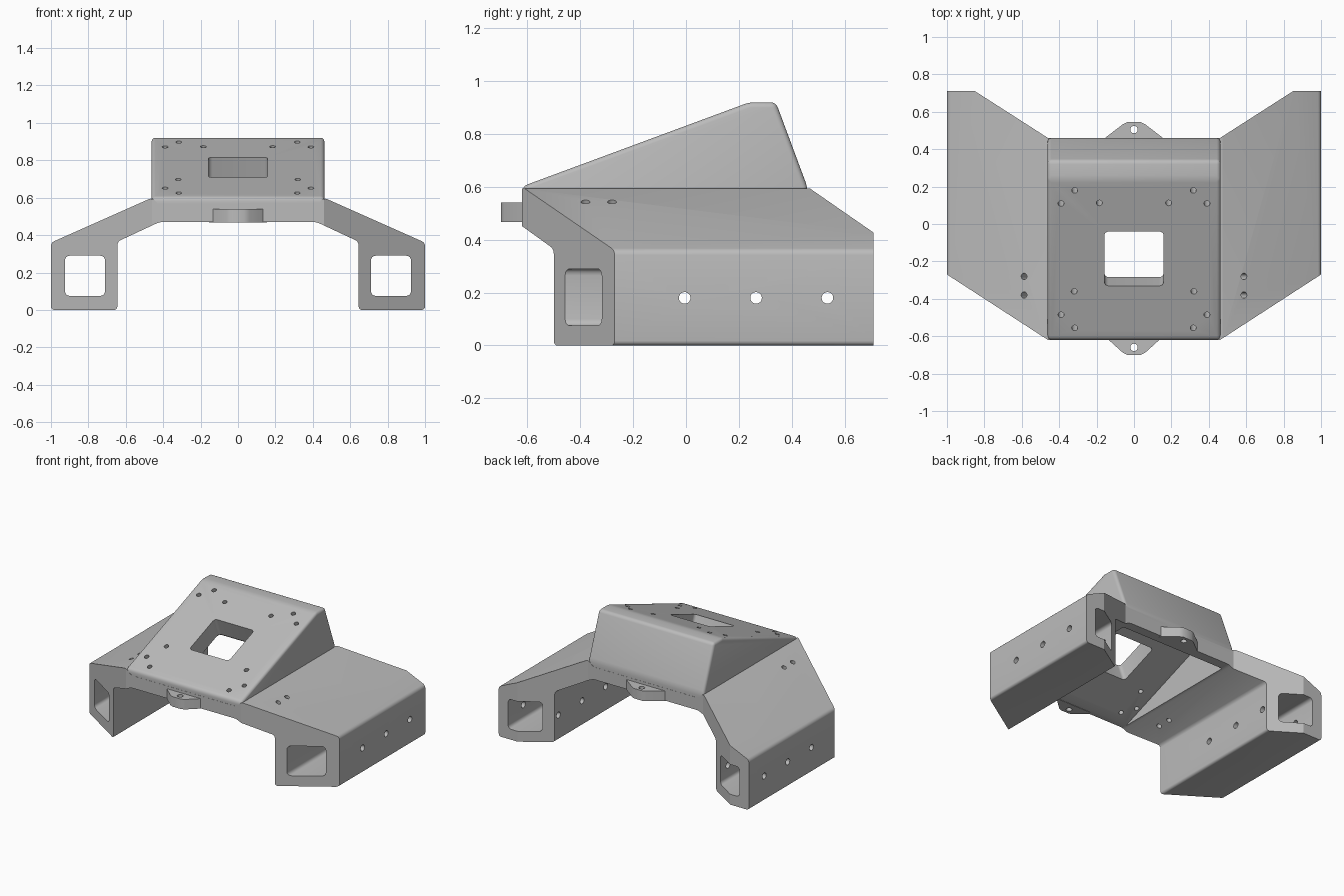
import bpy
import bmesh
import math
from mathutils import Matrix, Vector

cube = bpy.data.objects.get("Cube")
if cube:
    bpy.data.objects.remove(cube, do_unlink=True)

grey = bpy.data.materials.new("plain grey")
grey.use_nodes = True
grey.diffuse_color = (0.5, 0.5, 0.5, 1)
grey.node_tree.nodes["Principled BSDF"].inputs["Base Color"].default_value = (0.5, 0.5, 0.5, 1)

PLACE = {"x": lambda a, b, d: (d, a, b),
         "y": lambda a, b, d: (a, d, b),
         "z": lambda a, b, d: (a, b, d)}


def prism(name, pts, axis, lo, hi, bevel=0.0, all_edges=False, matrix=None):
    """Extrude a 2D profile along an axis and round its edges."""
    bm = bmesh.new()
    put = PLACE[axis]
    low = [bm.verts.new(put(a, b, lo)) for a, b in pts]
    high = [bm.verts.new(put(a, b, hi)) for a, b in pts]
    bm.faces.new(low)
    bm.faces.new(high)
    for i in range(len(pts)):
        j = (i + 1) % len(pts)
        bm.faces.new((low[i], low[j], high[j], high[i]))
    bmesh.ops.recalc_face_normals(bm, faces=bm.faces)
    if bevel:
        along = Vector(put(0, 0, 1))
        edges = [e for e in bm.edges if all_edges or
                 abs((e.verts[0].co - e.verts[1].co).normalized().dot(along)) > 0.99]
        bmesh.ops.bevel(bm, geom=edges, offset=bevel, segments=4, profile=0.5,
                        affect='EDGES', clamp_overlap=True)
    if matrix:
        bm.transform(matrix)
    bmesh.ops.recalc_face_normals(bm, faces=bm.faces)
    mesh = bpy.data.meshes.new(name)
    bm.to_mesh(mesh)
    bm.free()
    mesh.materials.append(grey)
    obj = bpy.data.objects.new(name, mesh)
    bpy.context.collection.objects.link(obj)
    return obj


def combine(target, tool, operation):
    """Apply a boolean and discard the tool."""
    mod = target.modifiers.new("combine", 'BOOLEAN')
    mod.operation = operation
    mod.solver = 'EXACT'
    mod.object = tool
    tool.hide_render = True
    bpy.context.view_layer.objects.active = target
    bpy.ops.object.modifier_apply(modifier=mod.name)
    bpy.data.objects.remove(tool, do_unlink=True)


def mirrored(half):
    return half + [(-a, b) for a, b in reversed(half)]


def circle(a, b, r, n=20):
    return [(a + r * math.cos(math.tau * i / n), b + r * math.sin(math.tau * i / n))
            for i in range(n)]


def box(a0, a1, b0, b1):
    return [(a0, b0), (a1, b0), (a1, b1), (a0, b1)]


# Bridge with two legs: front profile trimmed by the plan outline
body = prism("bracket_body", mirrored([
    (0.42, 0.47), (0.645, 0.365), (0.645, 0), (1, 0), (1, 0.36), (0.46, 0.60), (0.42, 0.56)]),
    "y", -1, 1, bevel=0.018)
plan = prism("plan_trim", mirrored([
    (0.46, -0.62), (1, -0.27), (1.1, -0.27), (1.1, 0.71), (0.85, 0.71), (0.46, 0.46)]),
    "z", -0.2, 1.2)
combine(body, plan, 'INTERSECT')

# Sloped housing
housing = prism("housing", [
    (-0.619, 0.485), (-0.619, 0.602), (0.24, 0.92), (0.34, 0.92), (0.459, 0.60), (0.459, 0.485)],
    "x", -0.462, 0.462, bevel=0.02, all_edges=True)
combine(body, housing, 'UNION')

# Open cavity below the sloped plate
slope = 0.37
cavity = prism("cavity", [
    (-0.63, 0.45), (0.39, 0.45), (0.39, 0.58), (0.312, 0.80), (0.25, 0.783)],
    "x", -0.42, 0.42)
combine(body, cavity, 'DIFFERENCE')

# Mounting tabs, front and back
for end, edge, tip, wide, eye in ((-1, -0.60, -0.70, 0.135, -0.66), (1, 0.44, 0.545, 0.155, 0.505)):
    base = edge + 0.02 * end
    tab = prism("tab", mirrored([
        (wide, edge), (wide, base), (0.06, tip - 0.012 * end), (0.035, tip)]),
        "z", 0.468, 0.54)
    combine(body, tab, 'UNION')
    combine(body, prism("tab_hole", circle(0, eye, 0.02), "z", 0.4, 0.57), 'DIFFERENCE')


def on_slope(x, y):
    """Frame lying on the sloped plate."""
    z = 0.60 + slope * (y + 0.62)
    return Matrix.Translation((x, y, z)) @ Matrix.Rotation(math.atan(slope), 4, 'X')


# Window through the sloped plate
window = prism("window", box(-0.158, 0.158, -0.155, 0.155), "z", -0.2, 0.1,
               bevel=0.022, matrix=on_slope(0, -0.185))
combine(body, window, 'DIFFERENCE')

for side in (-1, 1):
    # Square tube through each leg
    tube = prism("leg_tube", box(side * 0.818 - 0.107, side * 0.818 + 0.107, 0.075, 0.29),
                 "y", -1, 1, bevel=0.025)
    combine(body, tube, 'DIFFERENCE')
    # Screw holes in the sloped plate
    for x, y in ((0.317, 0.18), (0.39, 0.11), (0.185, 0.113),
                 (0.32, -0.36), (0.39, -0.485), (0.317, -0.555)):
        combine(body, prism("plate_hole", circle(0, 0, 0.016, 16), "z", -0.25, 0.05,
                            matrix=on_slope(side * x, y)), 'DIFFERENCE')
    # Screw holes in the wings
    for y in (-0.28, -0.38):
        frame = Matrix.Translation((side * 0.588, y, 0.543)) @ \
            Matrix.Rotation(side * math.atan(0.444), 4, 'Y')
        combine(body, prism("wing_hole", circle(0, 0, 0.017, 16), "z", -0.2, 0.05,
                            matrix=frame), 'DIFFERENCE')

# Cross holes through both legs
for y in (-0.005, 0.265, 0.535):
    combine(body, prism("leg_hole", circle(y, 0.18, 0.022), "x", -1.1, 1.1), 'DIFFERENCE')

# Smooth only the rounded edges
bpy.ops.object.select_all(action='DESELECT')
body.select_set(True)
bpy.context.view_layer.objects.active = body
bpy.ops.object.shade_smooth_by_angle(angle=math.radians(28))
